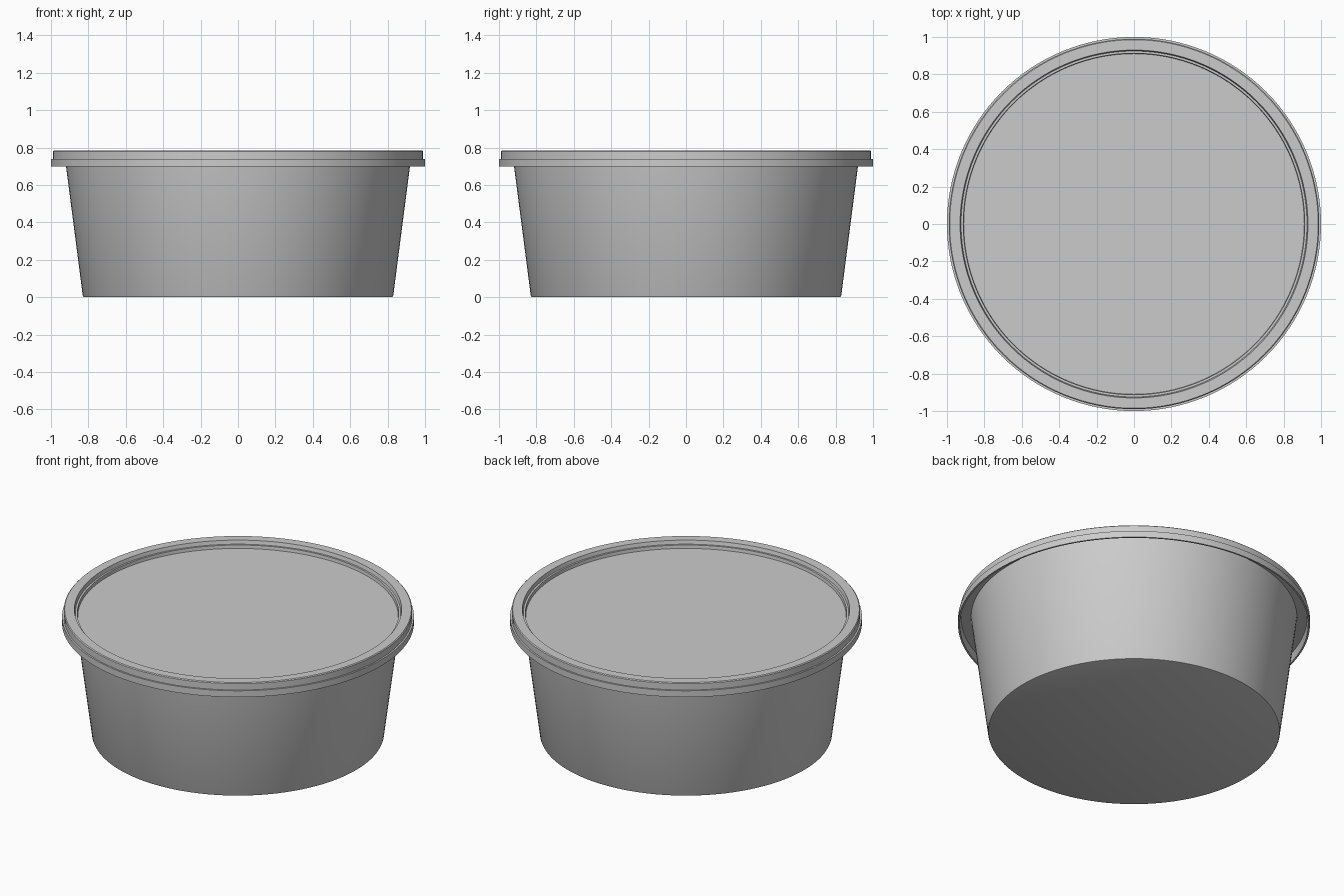
import bpy, bmesh, math

if "Cube" in bpy.data.objects:
    bpy.data.objects.remove(bpy.data.objects["Cube"])

SEGMENTS = 128


def lathe(name, profile):
    """Spin an (r, z) profile round the z axis; profiles start and end on the axis."""
    bm = bmesh.new()
    verts = [bm.verts.new((r, 0, z)) for r, z in profile]
    edges = [bm.edges.new(pair) for pair in zip(verts, verts[1:])]
    bmesh.ops.spin(bm, geom=verts + edges, cent=(0, 0, 0), axis=(0, 0, 1),
                   angle=math.tau, steps=SEGMENTS, use_duplicate=False)
    bmesh.ops.remove_doubles(bm, verts=bm.verts, dist=0.0005)
    bmesh.ops.recalc_face_normals(bm, faces=bm.faces)
    mesh = bpy.data.meshes.new(name)
    bm.to_mesh(mesh)
    bm.free()
    obj = bpy.data.objects.new(name, mesh)
    bpy.context.collection.objects.link(obj)
    bpy.ops.object.select_all(action='DESELECT')
    obj.select_set(True)
    bpy.context.view_layer.objects.active = obj
    bpy.ops.object.shade_smooth_by_angle(angle=math.radians(35))
    return obj


# Tapered tub: outer wall, flange under the lid, then the inner wall and floor
lathe("tub", [
    (0, 0), (0.822, 0), (0.827, 0.002), (0.83, 0.008),
    (0.926, 0.75), (0.985, 0.75), (0.985, 0.762), (0.913, 0.762),
    (0.815, 0.015), (0, 0.015),
])

# Lid: recessed panel, raised rim, stepped hollow skirt
lathe("lid", [
    (0, 0.742), (0.92, 0.742), (0.93, 0.785), (0.985, 0.785), (0.99, 0.78),
    (0.99, 0.74), (1.0, 0.74), (1.0, 0.70), (0.99, 0.70),
    (0.986, 0.74), (0.98, 0.772), (0.937, 0.772), (0.912, 0.73), (0, 0.73),
])
